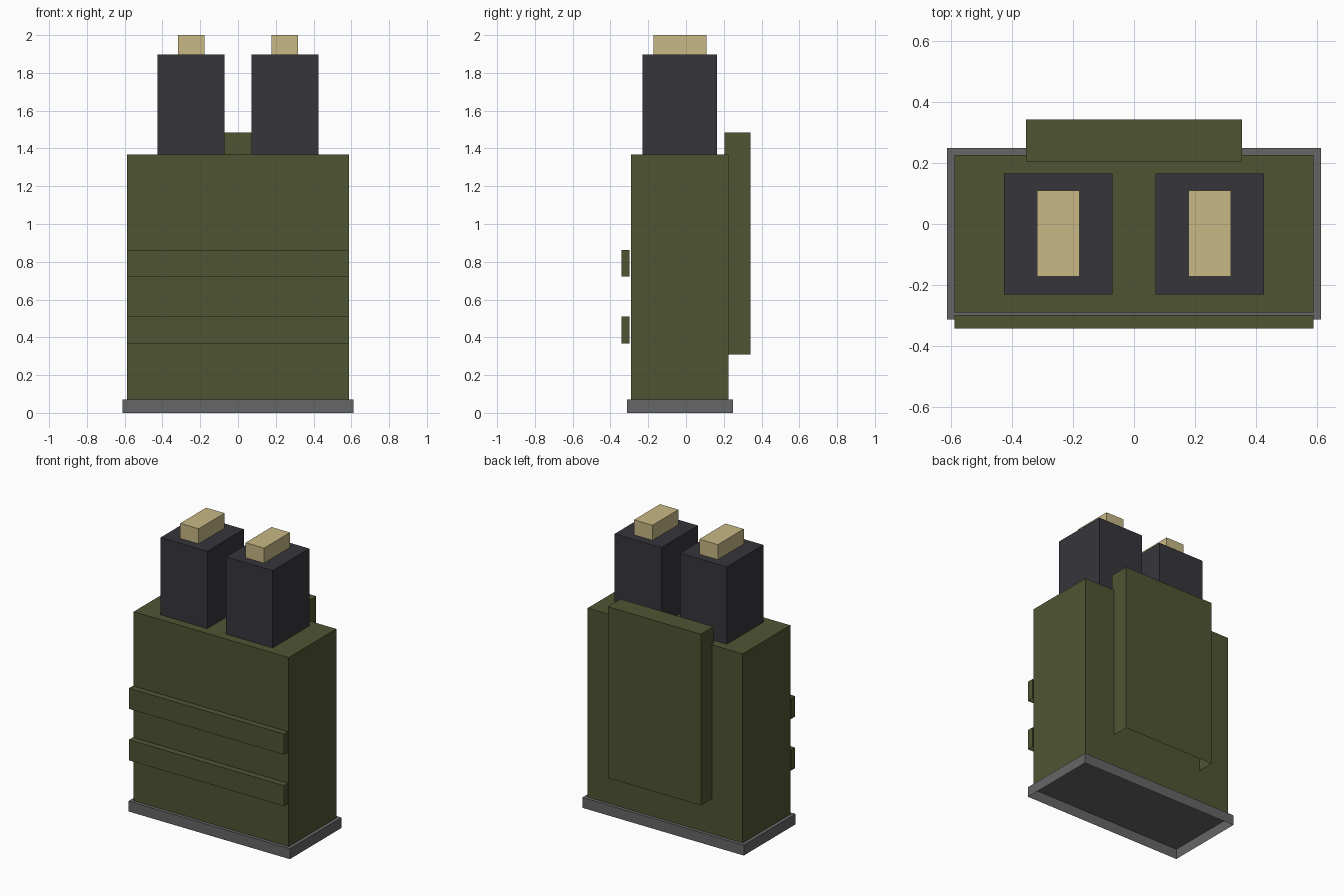
import bpy, bmesh

if "Cube" in bpy.data.objects:
    bpy.data.objects.remove(bpy.data.objects["Cube"])


def material(name, rgb):
    m = bpy.data.materials.new(name)
    m.diffuse_color = (*rgb, 1.0)
    m.use_nodes = True
    m.node_tree.nodes["Principled BSDF"].inputs["Base Color"].default_value = m.diffuse_color
    return m


OLIVE = material("olive_fabric", (0.078, 0.091, 0.033))
DARK = material("dark_metal", (0.037, 0.036, 0.044))
TAN = material("tan_brass", (0.578, 0.479, 0.235))
GREY = material("grey_trim", (0.133, 0.133, 0.133))


def open_box(name, x, y, z, mat):
    """Box spanning the given ranges, left open underneath."""
    bm = bmesh.new()
    bmesh.ops.create_cube(bm, size=1.0)
    for v in bm.verts:
        v.co = [r[0] if c < 0 else r[1] for c, r in zip(v.co, (x, y, z))]
    bm.normal_update()
    bottom = [f for f in bm.faces if f.normal.z < -0.5]
    bmesh.ops.delete(bm, geom=bottom, context='FACES')
    mesh = bpy.data.meshes.new(name)
    bm.to_mesh(mesh)
    bm.free()
    mesh.materials.append(mat)
    obj = bpy.data.objects.new(name, mesh)
    bpy.context.collection.objects.link(obj)
    return obj


# Base rim and pouch body
open_box("base_rim", (-0.612, 0.612), (-0.313, 0.248), (0.0, 0.071), GREY)
open_box("pouch_body", (-0.588, 0.588), (-0.290, 0.225), (0.071, 1.367), OLIVE)

# Back panel
open_box("back_panel", (-0.353, 0.353), (0.205, 0.342), (0.31, 1.484), OLIVE)

# Front straps
for label, z in (("lower", 0.368), ("upper", 0.721)):
    open_box(label + "_strap", (-0.588, 0.588), (-0.342, -0.298),
             (z, z + 0.141), OLIVE)

# Two magazines with their top rounds
for label, cx in (("left", -0.248), ("right", 0.248)):
    open_box(label + "_magazine", (cx - 0.177, cx + 0.177), (-0.231, 0.165),
             (1.25, 1.897), DARK)
    open_box(label + "_round", (cx - 0.07, cx + 0.07), (-0.172, 0.109),
             (1.88, 2.0), TAN)
